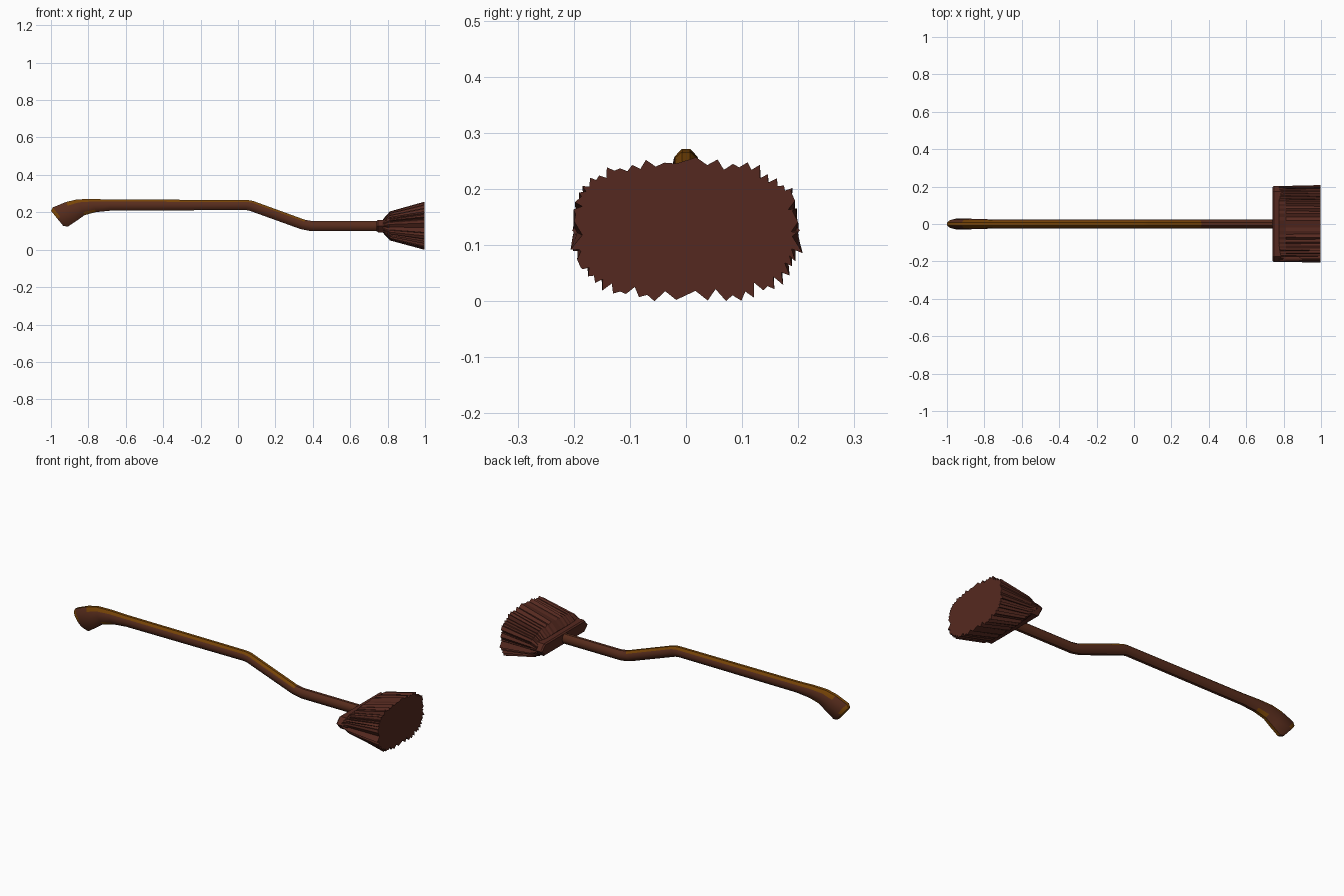
import bpy, bmesh, math, random
from mathutils import Vector

if "Cube" in bpy.data.objects:
    bpy.data.objects.remove(bpy.data.objects["Cube"])

random.seed(4)


def material(name, rgb):
    m = bpy.data.materials.new(name)
    m.diffuse_color = (*rgb, 1)
    m.use_nodes = True
    m.node_tree.nodes["Principled BSDF"].inputs["Base Color"].default_value = m.diffuse_color
    return m


RED = material("reddish_brown", (0.098, 0.026, 0.012))
GOLD = material("golden_brown", (0.185, 0.058, 0.002))
STRAW = material("bristle_brown", (0.091, 0.022, 0.014))


def loft(name, rings, mats):
    """Skin a list of equal-length point rings and cap both ends."""
    bm = bmesh.new()
    loops = [[bm.verts.new(p) for p in ring] for ring in rings]
    n = len(loops[0])
    for a, b in zip(loops, loops[1:]):
        for i in range(n):
            j = (i + 1) % n
            bm.faces.new((a[i], a[j], b[j], b[i]))
    bm.faces.new(loops[0])
    bm.faces.new(loops[-1])
    bmesh.ops.recalc_face_normals(bm, faces=bm.faces)
    bm.normal_update()
    mesh = bpy.data.meshes.new(name)
    bm.to_mesh(mesh)
    bm.free()
    for m in mats:
        mesh.materials.append(m)
    obj = bpy.data.objects.new(name, mesh)
    bpy.context.collection.objects.link(obj)
    return obj


# Handle: each section runs from a top point to a bottom point, plus half width
sections = [
    ((-1.00, .215), (-.935, .135), .023),
    ((-.99, .233), (-.910, .130), .029),
    ((-.92, .262), (-.865, .160), .029),
    ((-.86, .276), (-.82, .192), .027),
    ((-.78, .278), (-.76, .208), .025),
    ((-.68, .275), (-.68, .216), .024),
    ((.05, .273), (.04, .219), .024),
    ((.08, .268), (.06, .216), .024),
    ((.36, .166), (.335, .117), .024),
    ((.40, .160), (.39, .106), .024),
    ((.77, .160), (.77, .106), .024),
]
SIDES = 10
rings = []
for (tx, tz), (bx, bz), w in sections:
    ring = []
    for i in range(SIDES):
        a = math.tau * (i + .5) / SIDES
        t = .5 - .5 * math.cos(a) / math.cos(math.pi / SIDES)
        ring.append((tx + (bx - tx) * t, w * math.sin(a), tz + (bz - tz) * t))
    rings.append(ring)
handle = loft("handle", rings, [RED, GOLD])
for p in handle.data.polygons:
    # worn golden upper side, butt end and underside of the neck
    x, nz = p.center.x, p.normal.z
    if nz > .5 and x < .37 or x < -.96 or (nz < -.6 and -.9 < x < -.78):
        p.material_index = 1
bpy.context.view_layer.objects.active = handle
handle.select_set(True)
bpy.ops.object.shade_smooth_by_angle(angle=math.radians(40))
handle.select_set(False)


# Block that clamps the bristles, with pointed ends
def lens(x, hy, hz):
    pts = [(1, 0), (.86, 1), (-.86, 1), (-1, 0), (-.86, -1), (.86, -1)]
    return [(x, hy * y, .133 + hz * z) for y, z in pts]


loft("brush_block", [lens(.741, .198, .027), lens(.748, .203, .033),
                     lens(.81, .203, .034)], [STRAW])

# Bristles: ragged pleated bundle flaring from a flat strip to a wide oval
N = 96
jag = [(random.uniform(-.005, .007) if i % 2 else random.uniform(-.020, -.004))
       for i in range(N)]
swing = [random.uniform(-.012, .012) for i in range(N)]


def bristle_ring(x, hy, hz, rough, power=2.8):
    ring = []
    for i in range(N):
        a = math.tau * (i + .5) / N
        c, s = math.cos(a), math.sin(a)
        y = math.copysign(abs(c) ** (2 / power), c) * hy
        z = math.copysign(abs(s) ** (2 / power), s) * hz
        out = Vector((y / hy ** 2, z / hz ** 2)).normalized() * jag[i] * rough
        ring.append((x, y + out.x, .133 + z + out.y + swing[i] * rough * abs(c) ** 6))
    return ring


loft("bristles", [bristle_ring(.775, .202, .036, .15),
                  bristle_ring(.812, .203, .076, .5),
                  bristle_ring(.996, .204, .125, 1)], [STRAW])

# Sit exactly on the ground
low = min(v.co.z for v in bpy.data.objects["bristles"].data.vertices)
for o in bpy.data.objects:
    for v in o.data.vertices:
        v.co.z -= low
